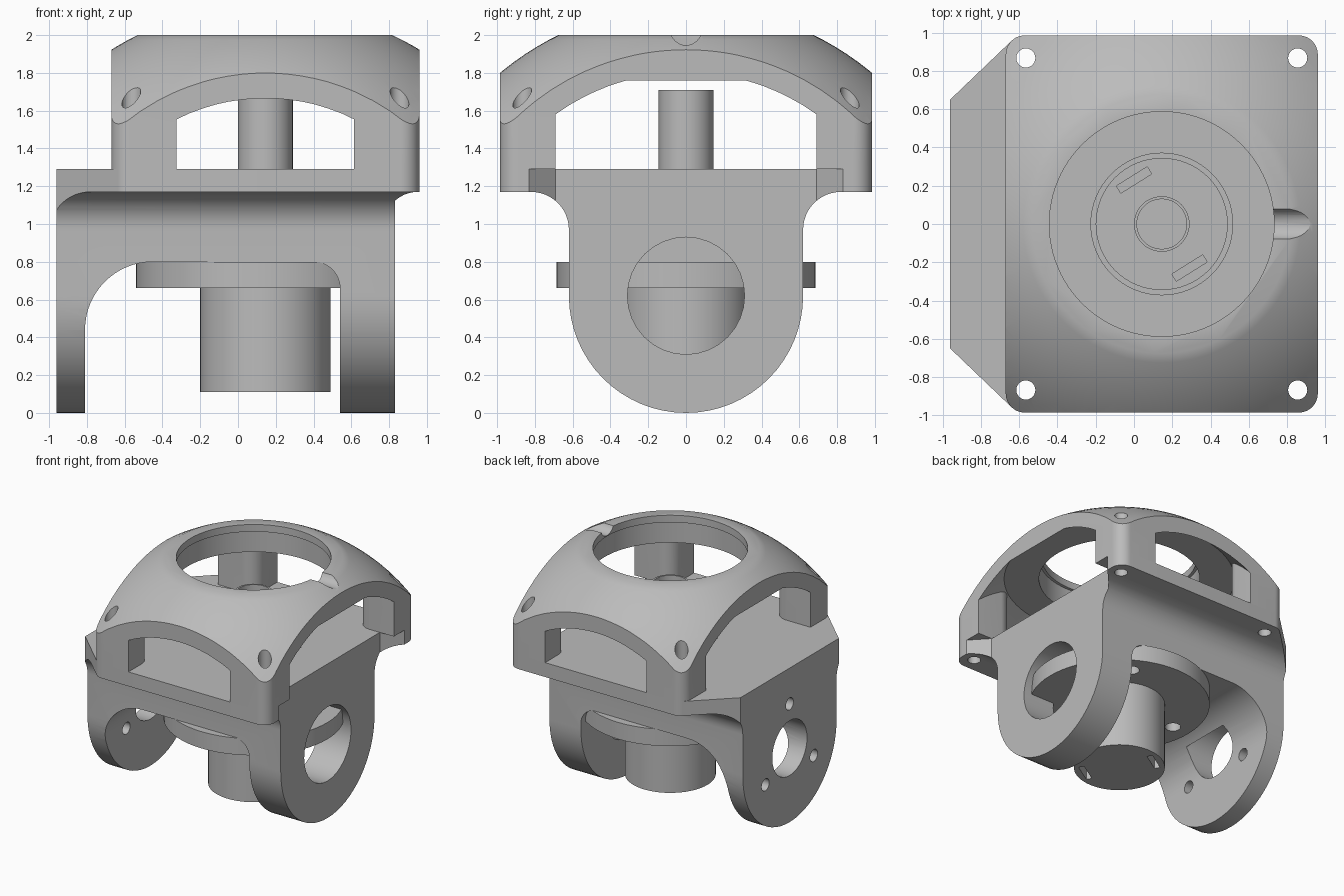
import bpy, bmesh
from math import sin, cos, radians

if "Cube" in bpy.data.objects:
    bpy.data.objects.remove(bpy.data.objects["Cube"])

CX = 0.145      # dome and motor axis
PIVOT = 0.62    # height of the tilt axis and sphere centre

grey = bpy.data.materials.new("plain grey")
grey.use_nodes = True
grey.diffuse_color = (0.5, 0.5, 0.5, 1)
grey.node_tree.nodes["Principled BSDF"].inputs["Base Color"].default_value = (0.5, 0.5, 0.5, 1)


def arc(cx, cy, r, a0, a1, n=12):
    angles = [radians(a0 + (a1 - a0) * i / n) for i in range(n + 1)]
    return [(cx + r * cos(a), cy + r * sin(a)) for a in angles]


def flip(points):
    return [(-x, y) for x, y in reversed(points)]


def finish(name, bm):
    bmesh.ops.recalc_face_normals(bm, faces=bm.faces)
    mesh = bpy.data.meshes.new(name)
    bm.to_mesh(mesh)
    bm.free()
    mesh.materials.append(grey)
    ob = bpy.data.objects.new(name, mesh)
    bpy.context.scene.collection.objects.link(ob)
    return ob


def prism(name, points, axis, lo, hi):
    """Extrude a 2D outline along one axis."""
    place = {"x": lambda p, t: (t, p[0], p[1]),
             "y": lambda p, t: (p[0], t, p[1]),
             "z": lambda p, t: (p[0], p[1], t)}[axis]
    bm = bmesh.new()
    a = [bm.verts.new(place(p, lo)) for p in points]
    b = [bm.verts.new(place(p, hi)) for p in points]
    bm.faces.new(a)
    bm.faces.new(b)
    for i in range(len(a)):
        j = (i + 1) % len(a)
        bm.faces.new((a[i], a[j], b[j], b[i]))
    return finish(name, bm)


def rod(name, u, v, r, axis, lo, hi, n=64):
    return prism(name, arc(u, v, r, 0, 360, n)[:-1], axis, lo, hi)


def ball(name, r):
    bm = bmesh.new()
    bmesh.ops.create_uvsphere(bm, u_segments=96, v_segments=64, radius=r)
    bmesh.ops.translate(bm, verts=bm.verts, vec=(CX, 0, PIVOT))
    return finish(name, bm)


def activate(ob):
    bpy.ops.object.select_all(action="DESELECT")
    ob.select_set(True)
    bpy.context.view_layer.objects.active = ob


def combine(ob, tool, mode="DIFFERENCE"):
    activate(ob)
    mod = ob.modifiers.new("cut", "BOOLEAN")
    mod.operation, mod.solver, mod.object = mode, "EXACT", tool
    bpy.ops.object.modifier_apply(modifier=mod.name)
    bpy.data.objects.remove(tool)


def smooth(ob):
    activate(ob)
    bpy.ops.object.shade_smooth_by_angle(angle=radians(30))


def screw_holes(ob):
    for x in (CX - 0.71, CX + 0.71):
        for y in (-0.867, 0.867):
            combine(ob, rod("screw_cut", x, y, 0.05, "z", 1, 2.2, 24))


# Yoke: round-bottomed side profile trimmed by the plan outline
half = (arc(0, PIVOT, 0.62, -90, 0, 16) + arc(0.82, 0.97, 0.2, 180, 90)
        + [(1.1, 1.17), (1.1, 1.29)])
yoke = prism("yoke", half + flip(half[1:]), "x", -1.1, 1.1)
side = ([(0.83, 0.69), (0.96, 0.83)] + arc(0.86, 0.885, 0.1, 0, 90)
        + arc(-0.57, 0.885, 0.1, 90, 135, 6) + [(-0.96, 0.65)])
plan = side + [(x, -y) for x, y in reversed(side)]
combine(yoke, prism("plan", plan, "z", -0.2, 1.5), "INTERSECT")

# Arch between the two legs
arch = ([(-0.81, -0.2)] + arc(-0.45, 0.44, 0.36, 180, 90, 16)
        + arc(0.4, 0.66, 0.14, 90, 0) + [(0.54, -0.2)])
combine(yoke, prism("arch", arch, "y", -1.2, 1.2))

# Motor bore, pivot holes and servo screw holes
combine(yoke, rod("bore", CX, 0, 0.37, "z", 0.7, 1.4))
combine(yoke, rod("wide_pivot", 0, PIVOT, 0.31, "x", 0.54, 1.1, 32))
combine(yoke, rod("small_pivot", 0, PIVOT, 0.23, "x", -1.1, -0.7, 32))
for u, v in arc(0, PIVOT, 0.37, 90, 450, 3)[:-1]:
    combine(yoke, rod("servo_screw", u, v, 0.05, "x", -1.1, -0.7, 24))
screw_holes(yoke)
smooth(yoke)

# Dome: rounded rectangle trimmed by a sphere with a flat top
corner = arc(0.715, 0.885, 0.1, 0, 90)
upper = corner + flip(corner)
outline = upper + [(-x, -y) for x, y in upper]
dome = prism("dome", [(x + CX, y) for x, y in outline], "z", 1.29, 2)
combine(dome, ball("outer_sphere", 1.537), "INTERSECT")

# Hollow inside and the four side windows, leaving rounded corner pillars
quarter = [(1.1, 0.69)] + arc(0.59, 0.81, 0.12, -90, -180) + [(0.47, 1.2)]
upper = quarter + flip(quarter)
cross = upper + [(-x, -y) for x, y in upper]
hollow = prism("hollow", [(x + CX, y) for x, y in cross], "z", 1.1, 1.76)
combine(hollow, ball("inner_sphere", 1.437), "INTERSECT")
combine(dome, hollow)

# Top opening with an undercut lip, and the cable groove
combine(dome, rod("opening", CX, 0, 0.587, "z", 1.5, 2.2, 96))
combine(dome, rod("undercut", CX, 0, 0.61, "z", 1.5, 1.94, 96))
combine(dome, rod("groove", 0, 2.03, 0.083, "x", CX, 1.2, 32))
screw_holes(dome)
smooth(dome)

# Motor: body with blind slots at both ends
body = rod("motor_body", CX, 0, 0.345, "z", 0.11, 1.28)
tilt = radians(32)
for s in (-1, 1):
    mx, my = CX - s * 0.145, s * 0.23
    slot = [(mx + a * cos(tilt) - b * sin(tilt), my + a * sin(tilt) + b * cos(tilt))
            for a, b in ((-0.095, -0.022), (0.095, -0.022), (0.095, 0.022), (-0.095, 0.022))]
    combine(body, prism("slot", slot, "z", 0, 0.2))
    combine(body, prism("slot", slot, "z", 1.2, 1.4))
smooth(body)

# Mounting flange with three holes
flange = rod("motor_flange", CX, 0, 0.685, "z", 0.66, 0.8)
for u, v in arc(CX, 0, 0.53, 60, 420, 3)[:-1]:
    combine(flange, rod("flange_hole", u, v, 0.06, "z", 0.5, 0.9, 24))
smooth(flange)

# Hollow shaft
shaft = rod("motor_shaft", CX, 0, 0.145, "z", 1.27, 1.71, 48)
combine(shaft, rod("shaft_bore", CX, 0, 0.13, "z", 1.35, 1.9, 48))
smooth(shaft)
